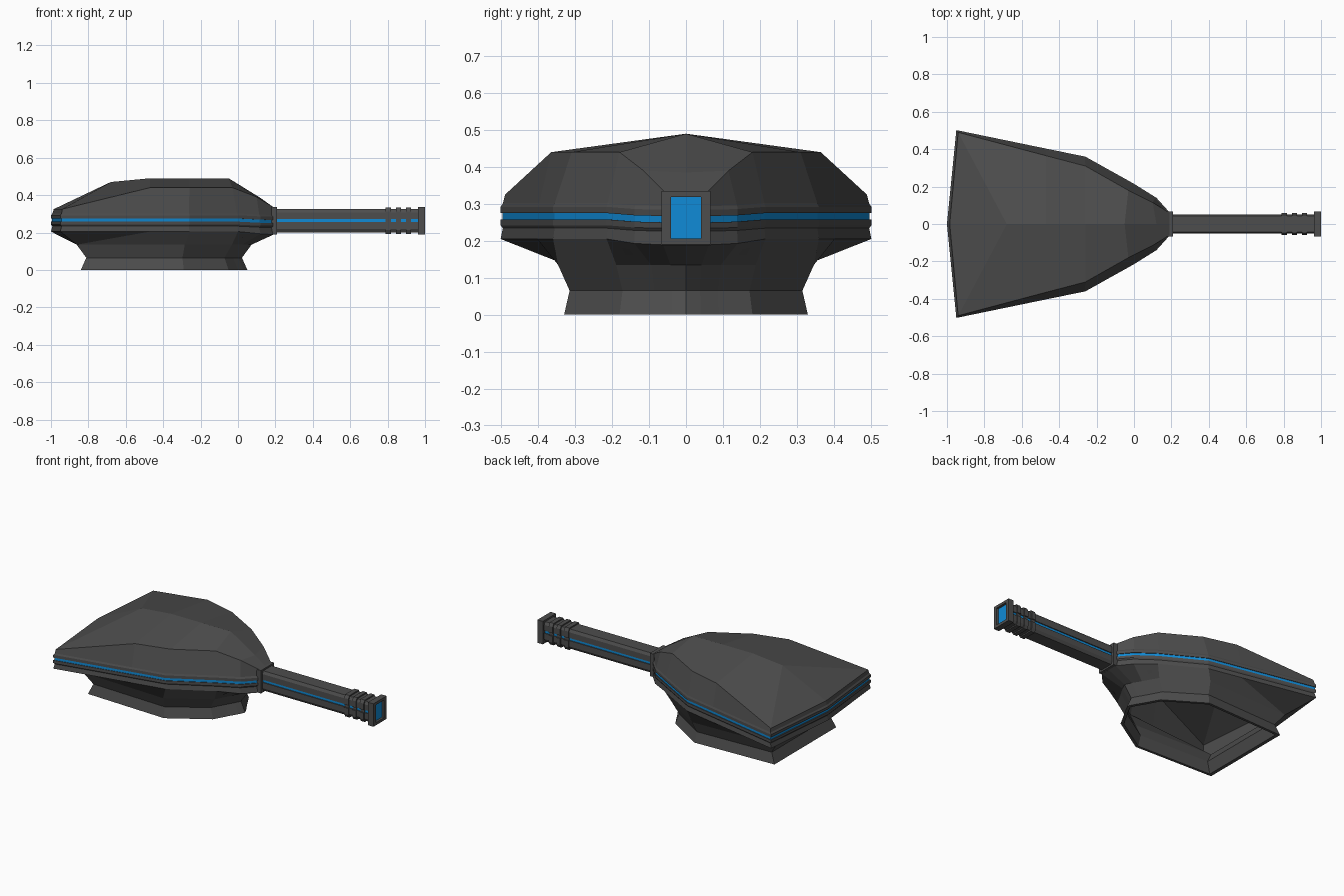
import bpy, bmesh

if "Cube" in bpy.data.objects:
    bpy.data.objects.remove(bpy.data.objects["Cube"])


def material(name, color):
    m = bpy.data.materials.new(name)
    m.diffuse_color = (*color, 1)
    m.use_nodes = True
    m.node_tree.nodes["Principled BSDF"].inputs["Base Color"].default_value = m.diffuse_color
    return m


DARK = material("dark_metal", (0.075, 0.075, 0.075))
BLUE = material("blue_glow", (0.005, 0.26, 0.68))


def mirrored_loft(name, rows, is_blue=lambda r, c: False):
    """Skin rows of half-section points and mirror them across y = 0."""
    bm = bmesh.new()
    cache = {}

    def vert(p):
        key = tuple(round(v, 5) for v in p)
        if key not in cache:
            cache[key] = bm.verts.new(key)
        return cache[key]

    for side in (1, -1):
        for r in range(len(rows) - 1):
            for c in range(len(rows[r]) - 1):
                quad = (rows[r][c], rows[r][c + 1], rows[r + 1][c + 1], rows[r + 1][c])
                vs = list(dict.fromkeys(vert((x, y * side, z)) for x, y, z in quad))
                if len(vs) > 2 and not bm.faces.get(vs):
                    bm.faces.new(vs).material_index = int(is_blue(r, c))
    bmesh.ops.recalc_face_normals(bm, faces=bm.faces[:])
    mesh = bpy.data.meshes.new(name)
    bm.to_mesh(mesh)
    bm.free()
    mesh.materials.append(DARK)
    mesh.materials.append(BLUE)
    ob = bpy.data.objects.new(name, mesh)
    bpy.context.collection.objects.link(ob)
    return ob


# Turret shell: columns run from the back centre round one side to the front centre
ridge = [(-.68, 0, .47), (-.68, 0, .47), (-.47, 0, .49), (-.26, 0, .49),
         (-.05, 0, .49), (.12, 0, .385), (.19, 0, .335), (.19, 0, .335)]
crease = [(-.985, 0, .325), (-.94, .49, .325), (-.47, .365, .44), (-.26, .31, .44),
          (-.03, .18, .44), (.10, .115, .39), (.19, .06, .335), (.19, 0, .335)]
outline = [(-1, 0), (-.95, .502), (-.47, .403), (-.26, .36),
           (0, .215), (.12, .14), (.19, .062), (.19, 0)]
foot = [(-.84, 0), (-.84, .31), (-.84, .31), (-.29, .33),
        (-.05, .18), (0, .09), (.03, .04), (.05, 0)]
front_dip = [0, 0, 0, 0, 0, .006, .008, .008]


def band(scale, z, dip=1):
    return [(-.4 + (x + .4) * scale, y * scale, z - d * dip)
            for (x, y), d in zip(outline, front_dip)]


def base(sx, sy, z):
    return [(-.395 + (x + .395) * sx, y * sy, z) for x, y in foot]


def inset(row, s=.96, drop=.018):
    return [(-.4 + (x + .4) * s, y * s, z - drop) for x, y, z in row]


# The outer skin runs down to the floor, turns in and lines the hollow inside
shell = [ridge, crease, band(.987, .302), band(1, .292), band(1, .275),
         band(.99, .275), band(.99, .258), band(1, .258), band(1, .242),
         band(.988, .234), band(1, .205, 2),
         base(1.05, 1.05, .135), base(.935, .955, .065), base(1, 1, 0),
         base(.95, .95, 0), base(.89, .91, .068), base(1, 1, .145),
         inset(band(1, .23, 2)), inset(crease), inset(ridge)]
mirrored_loft("turret_shell", shell, lambda r, c: r == 5)

# Barrel section with a groove down each side
section = [(0, .325), (.042, .325), (.052, .308), (.052, .272), (.046, .272),
           (.046, .255), (.052, .255), (.052, .218), (.042, .2), (0, .2)]
MID = .2625


def slice_at(x, s):
    return [(x, y * s, MID + (z - MID) * s) for y, z in section]


def block(x, s, hy=.066, hz=.073):
    """Square-cornered section for the collar and muzzle."""
    return [(x, y * s, MID + z * s) for y, z in ((0, hz), (hy, hz), (hy, -hz), (0, -hz))]


mirrored_loft("barrel", [slice_at(x, s) for x, s in ((.18, 0), (.18, 1), (.97, 1), (.97, 0))],
              lambda r, c: r == 1 and c == 4)

# Collar at the root and rings near the muzzle
mirrored_loft("barrel_collar", [block(.178, 0), block(.178, 1), block(.208, 1), block(.208, 0)])
for i, (a, b) in enumerate([(.788, .818), (.845, .872), (.898, .926)]):
    mirrored_loft(f"muzzle_ring_{i + 1}",
                  [slice_at(a, 0), slice_at(a, 1.12), slice_at(b, 1.12), slice_at(b, 0)])

# Muzzle tip with a recessed blue end
mirrored_loft("muzzle_tip",
              [block(.962, 0), block(.962, 1), block(1, 1), block(1, 1, .041, .056),
               block(.985, 1, .041, .056), block(.985, 0)], lambda r, c: r == 4)
